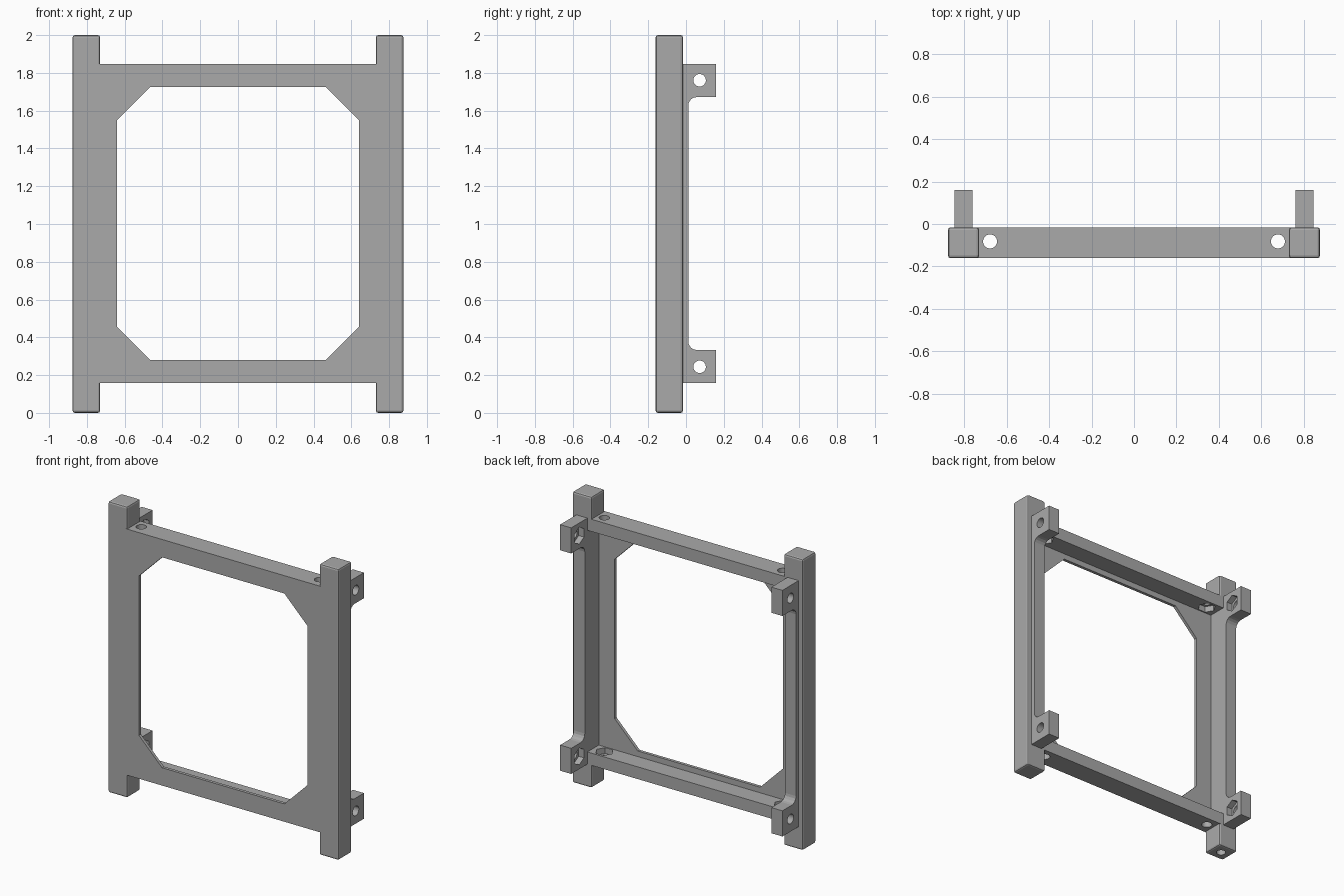
import bpy
import bmesh
import math

cube = bpy.data.objects.get("Cube")
if cube:
    bpy.data.objects.remove(cube, do_unlink=True)

grey = bpy.data.materials.new("mid_grey")
grey.use_nodes = True
COLOUR = (0.4, 0.4, 0.4, 1)
grey.diffuse_color = COLOUR
grey.node_tree.nodes["Principled BSDF"].inputs["Base Color"].default_value = COLOUR

# Main dimensions
FRONT, BACK = -0.161, -0.016
PANEL_BACK = FRONT + 0.021
POST_X, POST_HALF = 0.803, 0.073
BOTTOM, TOP = 0.157, 1.848
MID = (BOTTOM + TOP) / 2
RAIL = 0.084
INNER_X, OUTER_X = POST_X - RAIL / 2, POST_X + RAIL / 2
HOLE, NUT, NUT_DEPTH = 0.033, 0.058, 0.04


def prism(name, points, axis, lo, hi):
    """Extrude a 2D outline along an axis; the other axes keep xyz order."""
    bm = bmesh.new()
    i = "xyz".index(axis)

    def place(p, depth):
        co = list(p)
        co.insert(i, depth)
        return co
    face = bm.faces.new([bm.verts.new(place(p, lo)) for p in points])
    ext = bmesh.ops.extrude_face_region(bm, geom=[face])
    for v in ext["geom"]:
        if isinstance(v, bmesh.types.BMVert):
            v.co[i] = hi
    bmesh.ops.recalc_face_normals(bm, faces=bm.faces)
    mesh = bpy.data.meshes.new(name)
    bm.to_mesh(mesh)
    bm.free()
    mesh.materials.append(grey)
    ob = bpy.data.objects.new(name, mesh)
    bpy.context.collection.objects.link(ob)
    return ob


def rect(a, b, c, d):
    return [(a, c), (b, c), (b, d), (a, d)]


def ngon(u, v, r, n=40, phase=0.0):
    return [(u + r * math.cos(phase + math.tau * k / n),
             v + r * math.sin(phase + math.tau * k / n)) for k in range(n)]


def bake(ob):
    """Apply all modifiers."""
    bpy.context.view_layer.update()
    deps = bpy.context.evaluated_depsgraph_get()
    mesh = bpy.data.meshes.new_from_object(ob.evaluated_get(deps))
    ob.modifiers.clear()
    ob.data = mesh


def combine(ob, tool, operation="DIFFERENCE"):
    mod = ob.modifiers.new("combine", "BOOLEAN")
    mod.operation = operation
    mod.solver = "EXACT"
    mod.object = tool
    bake(ob)
    bpy.data.objects.remove(tool, do_unlink=True)


def finish(ob):
    bpy.ops.object.select_all(action="DESELECT")
    ob.select_set(True)
    bpy.context.view_layer.objects.active = ob
    bpy.ops.object.shade_smooth_by_angle(angle=math.radians(10))


# Front panel and rails as one block, joined to two softened posts
frame = prism("frame", rect(-0.75, 0.75, FRONT, BACK), "z", BOTTOM, TOP)
for s in (-1, 1):
    x = s * POST_X
    post = prism("post", rect(x - POST_HALF, x + POST_HALF, FRONT, BACK), "z", 0, 2)
    bev = post.modifiers.new("soften", "BEVEL")
    bev.width = 0.012
    bev.segments = 2
    bake(post)
    combine(frame, post, "UNION")

# Hollow behind the panel, leaving top and bottom rails
combine(frame, prism("hollow", rect(-INNER_X, INNER_X, BOTTOM + RAIL, TOP - RAIL),
                     "y", PANEL_BACK, 0.1))

# Opening with cut corners
w, h, cut = 0.64, 0.723, 0.175
opening = [(w, cut - h), (w, h - cut), (w - cut, h), (cut - w, h),
           (-w, h - cut), (-w, cut - h), (cut - w, -h), (w - cut, -h)]
combine(frame, prism("opening", [(x, z + MID) for x, z in opening], "y", -0.3, 0.1))

# Bolt holes through the rails, with nut pockets facing the opening
low_face, high_face = BOTTOM + RAIL, TOP - RAIL
for x in (-0.678, 0.678):
    y = -0.082
    combine(frame, prism("bolt", ngon(x, y, HOLE), "z", BOTTOM - 0.1, TOP + 0.1))
    for z, inward in ((low_face, 1), (high_face, -1)):
        ends = sorted((z - inward * NUT_DEPTH, z + inward * 0.02))
        combine(frame, prism("nut", ngon(x, y, NUT, 6), "z", *ends))

# Blind hole under one post
combine(frame, prism("socket", ngon(-POST_X, (FRONT + BACK) / 2, 0.03), "z", -0.1, 0.2))
finish(frame)

# Mounting brackets: a spine on the back of each post with a lug at each end
SPINE, TIP, LUG, R = 0.012, 0.16, 0.176, 0.045
half = (TOP - BOTTOM) / 2
fillet = [(SPINE + R - R * math.cos(a), half - LUG - R + R * math.sin(a))
          for a in (math.pi / 2 * k / 4 for k in range(5))]
upper = fillet + [(TIP, half - LUG), (TIP, half), (-0.02, half)]
outline = upper + [(y, -z) for y, z in reversed(upper)]
outline = [(y, z + MID) for y, z in outline]

for s, side in ((1, "left"), (-1, "right")):
    bracket = prism(side + "_bracket", outline, "x", *sorted((s * INNER_X, s * OUTER_X)))
    for z in (BOTTOM + 0.087, TOP - 0.087):
        y = 0.072
        combine(bracket, prism("bolt", ngon(y, z, HOLE), "x", -1, 1))
        ends = sorted((s * (INNER_X - 0.02), s * (INNER_X + NUT_DEPTH)))
        combine(bracket, prism("nut", ngon(y, z, NUT, 6, math.pi / 2), "x", *ends))
    finish(bracket)
